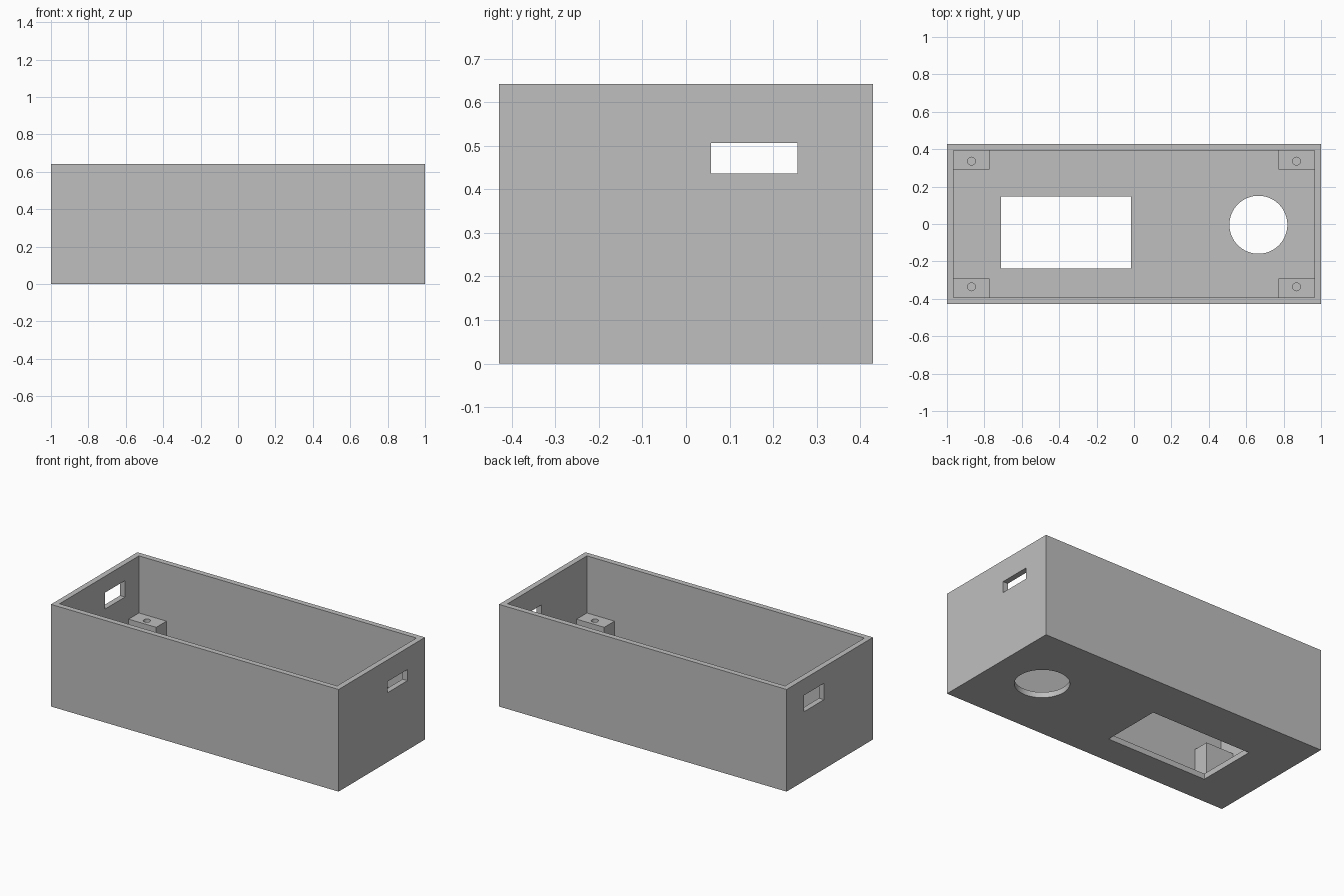
import bpy
import bmesh
from mathutils import Matrix, Vector

if "Cube" in bpy.data.objects:
    bpy.data.objects.remove(bpy.data.objects["Cube"])

HX, HY, H = 1.0, 0.429, 0.642      # outer half sizes and height
WALL = 0.035
IX, IY = HX - WALL, HY - WALL      # inner half sizes
POST_TOP = 0.283

grey = bpy.data.materials.new("light_grey")
grey.use_nodes = True
grey.diffuse_color = (0.52, 0.52, 0.52, 1)
grey.node_tree.nodes["Principled BSDF"].inputs["Base Color"].default_value = grey.diffuse_color


def finish(name, bm):
    mesh = bpy.data.meshes.new(name)
    bm.to_mesh(mesh)
    bm.free()
    obj = bpy.data.objects.new(name, mesh)
    bpy.context.scene.collection.objects.link(obj)
    mesh.materials.append(grey)
    return obj


def box(name, lo, hi):
    lo, hi = Vector(lo), Vector(hi)
    bm = bmesh.new()
    bmesh.ops.create_cube(bm, size=1, matrix=Matrix.Translation((lo + hi) / 2)
                          @ Matrix.Diagonal((*(hi - lo), 1)))
    return finish(name, bm)


def cylinder(name, x, y, z0, z1, radius, sides):
    bm = bmesh.new()
    bmesh.ops.create_cone(bm, cap_ends=True, segments=sides, radius1=radius, radius2=radius,
                          depth=z1 - z0, matrix=Matrix.Translation((x, y, (z0 + z1) / 2)))
    return finish(name, bm)


def cut(obj, cutter):
    """Subtract the cutter from the object, then discard the cutter."""
    cutter.hide_render = True
    mod = obj.modifiers.new("cut", "BOOLEAN")
    mod.operation, mod.solver, mod.object = "DIFFERENCE", "EXACT", cutter
    bpy.context.view_layer.objects.active = obj
    bpy.ops.object.modifier_apply(modifier=mod.name)
    bpy.data.objects.remove(cutter)


def smooth_round_parts(obj):
    bpy.ops.object.select_all(action="DESELECT")
    obj.select_set(True)
    bpy.context.view_layer.objects.active = obj
    bpy.ops.object.shade_smooth_by_angle(angle=0.5)


# Open-topped case
case = box("case", (-HX, -HY, 0), (HX, HY, H))
cut(case, box("cavity", (-IX, -IY, WALL), (IX, IY, H + 0.1)))

# Floor openings: rectangular window and round hole
cut(case, box("floor_window", (-0.711, -0.238, -0.1), (-0.015, 0.148, 0.1)))
cut(case, cylinder("floor_hole", 0.665, -0.004, -0.1, 0.1, 0.155, 64))

# Slots in the two end walls, the one at -x being taller
cut(case, box("left_slot", (0.9, 0.057, 0.436), (1.1, 0.256, 0.506)))
cut(case, box("right_slot", (-1.1, 0.057, 0.436), (-0.9, 0.256, 0.539)))
smooth_round_parts(case)

# Corner mounting posts with screw holes
for x_name, sx in (("left", 1), ("right", -1)):
    for y_name, sy in (("front", -1), ("back", 1)):
        xs = sorted((sx * IX, sx * 0.773))
        ys = sorted((sy * IY, sy * 0.292))
        post = box(f"{y_name}_{x_name}_post", (xs[0], ys[0], WALL), (xs[1], ys[1], POST_TOP))
        cut(post, cylinder("screw_hole", sx * 0.869, sy * 0.336, WALL + 0.005,
                           POST_TOP + 0.1, 0.021, 32))
        smooth_round_parts(post)
